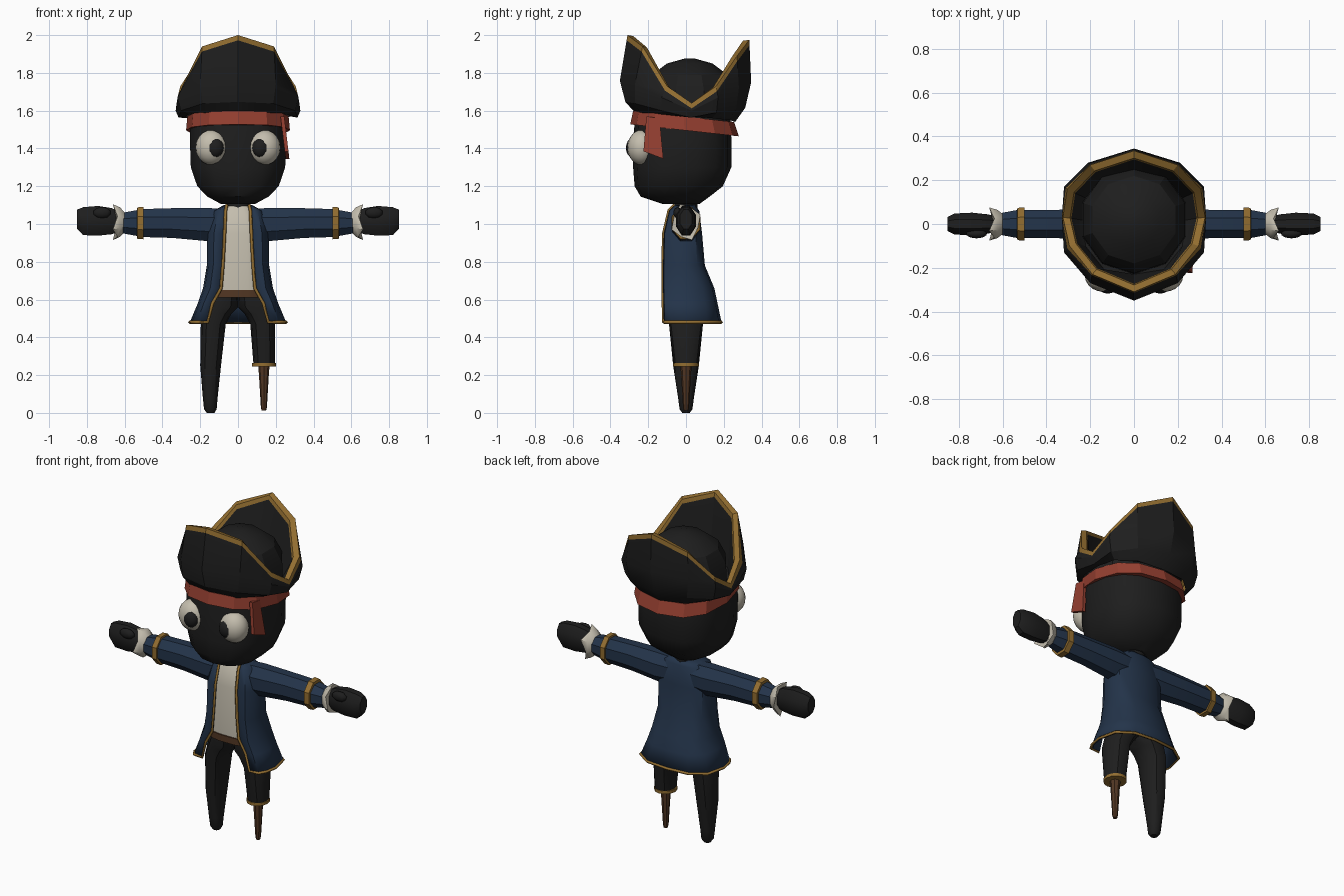
import bpy, bmesh, math
from mathutils import Vector

cube = bpy.data.objects.get("Cube")
if cube:
    bpy.data.objects.remove(cube)


def material(name, rgb):
    m = bpy.data.materials.new(name)
    m.use_nodes = True
    m.diffuse_color = (*rgb, 1)
    bsdf = m.node_tree.nodes["Principled BSDF"]
    bsdf.inputs["Base Color"].default_value = (*rgb, 1)
    bsdf.inputs["Roughness"].default_value = 0.8
    return m


BLACK = material("black", (0.013, 0.013, 0.013))
NAVY = material("navy cloth", (0.017, 0.034, 0.068))
GOLD = material("gold trim", (0.29, 0.155, 0.03))
CREAM = material("cream cloth", (0.55, 0.51, 0.42))
RED = material("red cloth", (0.30, 0.05, 0.03))
BROWN = material("brown wood", (0.085, 0.038, 0.017))


def finish(name, bm, mats, angle=35):
    bmesh.ops.recalc_face_normals(bm, faces=bm.faces)
    mesh = bpy.data.meshes.new(name)
    bm.to_mesh(mesh)
    bm.free()
    for m in mats:
        mesh.materials.append(m)
    ob = bpy.data.objects.new(name, mesh)
    bpy.context.collection.objects.link(ob)
    bpy.ops.object.select_all(action='DESELECT')
    ob.select_set(True)
    bpy.context.view_layer.objects.active = ob
    bpy.ops.object.shade_smooth_by_angle(angle=math.radians(angle))
    return ob


def loft(name, rows, mats, bands=None, closed=True, caps=True, angle=35):
    """Skin a list of rings; bands gives a material index per strip."""
    bm = bmesh.new()
    rings = [[bm.verts.new(p) for p in row] for row in rows]
    n = len(rings[0])
    for k, (a, b) in enumerate(zip(rings, rings[1:])):
        for i in range(n if closed else n - 1):
            j = (i + 1) % n
            f = bm.faces.new((a[i], a[j], b[j], b[i]))
            f.material_index = bands[k] if bands else 0
    if caps and closed:
        bm.faces.new(rings[0])
        f = bm.faces.new(rings[-1])
        f.material_index = bands[-1] if bands else 0
    return finish(name, bm, mats, angle)


def oval(z, rx, yf, yb, n=12, p=2.0, cx=0, tilt=0):
    """Horizontal superellipse from depth yf to yb."""
    pts = []
    for i in range(n):
        t = math.tau * (i + 0.5 * (n % 4 == 0 and p > 3)) / n - math.pi / 2
        c, s = math.cos(t), math.sin(t)
        x = math.copysign(abs(c) ** (2 / p), c) * rx
        y = (yf + yb) / 2 + math.copysign(abs(s) ** (2 / p), s) * (yb - yf) / 2
        pts.append((cx + x, y, z + tilt * y))
    return pts


def arm_ring(side, x, ry, rz, zc=1.005, n=8, wave=0):
    """Upright ring across an arm, optionally scalloped."""
    pts = []
    for i in range(n):
        t = math.tau * (i + 0.5) / n
        k = 1 + wave * (-1) ** i
        pts.append((side * (x + 0.12 * wave * (-1) ** i),
                    math.cos(t) * ry * k, zc + math.sin(t) * rz * k))
    return pts


def tube(name, points, radius, mat):
    cu = bpy.data.curves.new(name, 'CURVE')
    cu.dimensions = '3D'
    cu.bevel_depth = radius
    cu.bevel_resolution = 0
    sp = cu.splines.new('POLY')
    sp.points.add(len(points) - 1)
    for p, co in zip(sp.points, points):
        p.co = (*co, 1)
    cu.materials.append(mat)
    ob = bpy.data.objects.new(name, cu)
    bpy.context.collection.objects.link(ob)
    bpy.ops.object.select_all(action='DESELECT')
    ob.select_set(True)
    bpy.context.view_layer.objects.active = ob
    bpy.ops.object.convert(target='MESH')


def ball(name, loc, size, mat, seg=20):
    bm = bmesh.new()
    bmesh.ops.create_uvsphere(bm, u_segments=seg, v_segments=seg // 2, radius=1)
    for v in bm.verts:
        v.co = Vector(loc) + Vector([a * b for a, b in zip(v.co, size)])
    return finish(name, bm, [mat], 60)


# Head and neck
loft("head", [oval(z, rx, yf, yb, 14, 2.5) for z, rx, yf, yb in (
    (1.105, .09, -.12, .07), (1.145, .165, -.24, .125), (1.2, .22, -.272, .195),
    (1.3, .255, -.28, .24), (1.45, .26, -.28, .24), (1.6, .255, -.265, .235))], [BLACK])
loft("neck", [oval(1.04, .07, -.06, .06), oval(1.13, .065, -.06, .06)], [BLACK])

# Eyes
for s, side in ((1, "left"), (-1, "right")):
    ball(side + "_eye", (s * .14, -.235, 1.405), (.085, .075, .093), CREAM)
    ball(side + "_pupil", (s * .12, -.285, 1.403), (.045, .033, .05), BLACK, 16)

# Headband with hanging end
loft("headband", [oval(z, rx, yf, yb, 12, 2.4, tilt=-.11) for z, rx, yf, yb in (
    (1.495, .255, -.27, .24), (1.495, .275, -.295, .28),
    (1.568, .268, -.28, .255), (1.568, .25, -.26, .23))], [RED], angle=20)
tail = ((-.21, 1.57), (-.14, 1.56), (-.12, 1.345), (-.225, 1.385))
loft("headband_tail", [[(x + .12 * (1.57 - z), y, z) for y, z in tail]
                       for x in (.225, .245)], [RED])

# Hat brim: half outlines run front to back, then are mirrored
base = [(0, -.27, 1.59), (.16, -.245, 1.59), (.26, -.12, 1.58), (.275, .02, 1.57),
        (.26, .14, 1.56), (.16, .23, 1.55), (0, .26, 1.54)]
bulge = [(0, -.35, 1.76), (.2, -.27, 1.74), (.32, -.13, 1.67), (.33, .03, 1.6),
         (.32, .17, 1.67), (.21, .28, 1.72), (0, .345, 1.75)]
rim = [(0, -.31, 2.0), (.19, -.23, 1.94), (.295, -.1, 1.73), (.325, .03, 1.64),
       (.305, .16, 1.73), (.2, .27, 1.89), (0, .335, 1.975)]


def full(half):
    return [Vector(p) for p in half] + [Vector((-x, y, z)) for x, y, z in half[-2:0:-1]]


def inward(ring, k, dz):
    return [Vector((p.x * k, p.y * k, p.z + dz)) for p in ring]


base, bulge, rim = full(base), full(bulge), full(rim)
swell = inward([a.lerp(b, .45) for a, b in zip(base, bulge)], 1.05, -.02)
edge = [r + (b - r).normalized() * min(.028, (b - r).length * .8) for r, b in zip(rim, bulge)]
lip = inward(rim, .9, -.005)
lip_low = inward(rim, .88, -.03)
floor = [Vector((p.x * .85, p.y * .85, 1.6)) for p in base]
loft("hat_brim", [base, swell, bulge, edge, rim, lip, lip_low, floor],
     [BLACK, GOLD], [0, 0, 0, 1, 1, 1, 0], caps=False, angle=25)
loft("hat_crown", [oval(z, r, .02 - r, .02 + r, 10) for z, r in (
    (1.56, .25), (1.7, .245), (1.79, .2), (1.85, .12), (1.875, .03))], [BLACK], angle=25)

# Shirt and belt
loft("shirt", [oval(z, rx, yf, yb, 16, 3.5) for z, rx, yf, yb in (
    (.64, .135, -.108, .08), (.95, .12, -.108, .065),
    (1.05, .09, -.085, .05), (1.095, .065, -.055, .045))], [CREAM])
loft("belt", [oval(z, .145, -.116, .09, 16, 3.2) for z in (.61, .65)], [BROWN])

# Open coat, swept from one front edge round the back to the other
coat = []
for z, xe, w, yf, yb in ((1.1, .06, .075, -.06, .05), (1.07, .066, .13, -.09, .07),
                         (.95, .071, .165, -.118, .085), (.78, .08, .165, -.122, .1),
                         (.66, .09, .185, -.122, .15), (.58, .135, .213, -.12, .167),
                         (.48, .16, .255, -.118, .188)):
    half = [(xe, yf), (xe * .4 + w * .6, yf * .96), (w * .95, yf * .6), (w, 0),
            (w * .9, yb * .6), (w * .55, yb * .93), (0, yb)]
    half += [(-x, y) for x, y in half[-2::-1]]
    coat.append([(x, y, z) for x, y in half])
ob = loft("coat", coat, [NAVY], closed=False, angle=45)
sol = ob.modifiers.new("thickness", 'SOLIDIFY')
sol.thickness = .012
sol.offset = -1
path = [r[0] for r in coat] + coat[-1][1:-1] + [r[-1] for r in coat[::-1]]
tube("coat_trim", path, .009, GOLD)

# Arms: sleeve, gold cuff, frill, hand and thumb
for s, side in ((1, "left"), (-1, "right")):
    loft(side + "_sleeve", [arm_ring(s, *a) for a in (
        (.06, .075, .085, 1.0), (.16, .08, .095, .997), (.35, .07, .085), (.51, .07, .08),
        (.54, .068, .073), (.63, .05, .055))], [NAVY])
    loft(side + "_cuff", [arm_ring(s, *a) for a in (
        (.5, .07, .08), (.5, .082, .093), (.533, .08, .09), (.535, .065, .075))], [GOLD])
    loft(side + "_frill", [arm_ring(s, .6, .05, .055, 1.01), arm_ring(s, .625, .07, .085, 1.01),
                           arm_ring(s, .65, .075, .093, 1.01, wave=.1),
                           arm_ring(s, .645, .045, .06, 1.01)], [CREAM])
    loft(side + "_hand", [arm_ring(s, *a) for a in (
        (.61, .035, .05, 1.01), (.67, .048, .075, 1.015), (.74, .056, .085, 1.017),
        (.82, .052, .08, 1.015), (.852, .035, .055, 1.025))], [BLACK])
    ball(side + "_thumb", (s * .72, -.045, 1.06), (.05, .022, .03), BLACK, 10)

# Legs: the trousers meet in the middle and arch apart
hips = [(.62, 0, .145, .1), (.56, 0, .172, .1), (.525, .035, .182, .095), (.47, .065, .197, .09)]


def trousers(name, s, rows):
    loft(name, [oval(z, (b - a) / 2, -r, r, 12, 2.3, cx=s * (a + b) / 2)
                for z, a, b, r in hips + rows], [BLACK])


trousers("right_leg", -1, [(.25, .09, .2, .068), (.08, .108, .186, .042),
                           (.02, .113, .18, .034), (0, .125, .165, .02)])
trousers("left_leg", 1, [(.255, .082, .195, .063)])

# Wooden peg and its gold collar
loft("peg_collar", [oval(z, .064, -.068, .068, cx=.137) for z in (.245, .263)], [GOLD])
loft("peg", [oval(z, r, -r, r, 8, cx=.137) for z, r in (
    (.25, .03), (.2, .026), (.03, .016), (.012, .012))], [BROWN])
